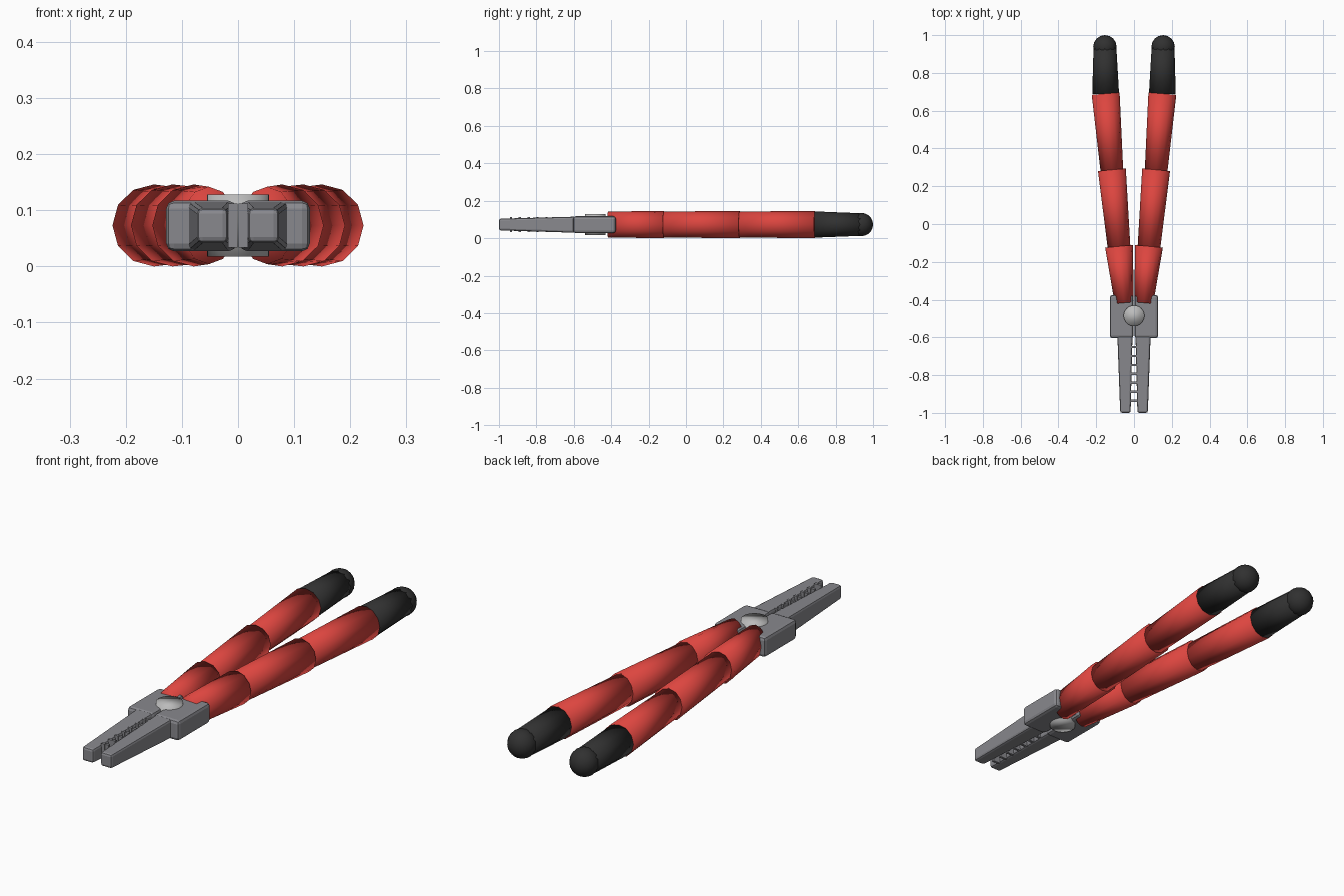
import bpy, bmesh, math
from mathutils import Vector

if "Cube" in bpy.data.objects:
    bpy.data.objects.remove(bpy.data.objects["Cube"])

ZC = 0.077


def material(name, rgb):
    m = bpy.data.materials.new(name)
    m.diffuse_color = (*rgb, 1)
    m.use_nodes = True
    m.node_tree.nodes["Principled BSDF"].inputs["Base Color"].default_value = m.diffuse_color
    return m


STEEL = material("steel", (0.25, 0.25, 0.27))
RIVET = material("bright_steel", (0.5, 0.5, 0.5))
RED = material("red_grip", (0.72, 0.06, 0.05))
BLACK = material("black_rubber", (0.03, 0.03, 0.03))


def finish(bm, name, mat, smooth=False, bevel=0):
    bmesh.ops.recalc_face_normals(bm, faces=bm.faces)
    for f in bm.faces:
        f.smooth = smooth
    me = bpy.data.meshes.new(name)
    bm.to_mesh(me)
    bm.free()
    me.materials.append(mat)
    ob = bpy.data.objects.new(name, me)
    bpy.context.collection.objects.link(ob)
    if bevel:
        b = ob.modifiers.new("bevel", "BEVEL")
        b.width, b.segments = bevel, 2
    return ob


def loft(bm, rings):
    """Join equal-length rings of points and cap both ends."""
    vs = [[bm.verts.new(p) for p in r] for r in rings]
    n = len(vs[0])
    for a, b in zip(vs, vs[1:]):
        for i in range(n):
            j = (i + 1) % n
            bm.faces.new((a[i], a[j], b[j], b[i]))
    bm.faces.new(vs[0])
    bm.faces.new(vs[-1])


def rect(s, x0, x1, y, z0, z1):
    return [(s * x0, y, z0), (s * x1, y, z0), (s * x1, y, z1), (s * x0, y, z1)]


def tube(name, s, start, end, r0, r1, mat):
    """Tapered 12-sided oval tube; start/end = (x, y), r = (width, height) radii."""
    a, b = Vector((s * start[0], start[1], ZC)), Vector((s * end[0], end[1], ZC))
    d = (b - a).normalized()
    side = Vector((d.y, -d.x, 0))
    rings = []
    for c, r in ((a, r0), (b, r1)):
        rings.append([c + side * r[0] * math.cos(t) + Vector((0, 0, r[1] * math.sin(t)))
                      for t in (k * math.tau / 12 for k in range(12))])
    bm = bmesh.new()
    loft(bm, rings)
    return finish(bm, name, mat, smooth=True)


for s, side in ((1, "right"), (-1, "left")):
    # tapered jaw
    bm = bmesh.new()
    loft(bm, [rect(s, 0.008, 0.088, -0.59, 0.033, 0.119),
              rect(s, 0.018, 0.073, -1.0, 0.046, 0.108)])
    finish(bm, side + "_jaw", STEEL, bevel=0.01)

    # joint block behind the jaw
    bm = bmesh.new()
    loft(bm, [rect(s, 0.003, 0.128, -0.604, 0.031, 0.121),
              rect(s, 0.003, 0.128, -0.375, 0.031, 0.121)])
    finish(bm, side + "_joint_block", STEEL, bevel=0.014)

    # gripping teeth on the inner jaw face
    bm = bmesh.new()
    for k in range(7):
        y = -0.645 - 0.0475 * k
        loft(bm, [rect(s, 0.001, 0.018, y, 0.038, 0.116),
                  rect(s, 0.001, 0.018, y - 0.012, 0.038, 0.116)])
    finish(bm, side + "_teeth", STEEL)

    # three overlapping red grip sections
    path = [((0.052, -0.417), (0.079, -0.118)),
            ((0.079, -0.125), (0.117, 0.287)),
            ((0.117, 0.282), (0.150, 0.69))]
    for i, (p, q) in enumerate(path):
        tube(f"{side}_grip_section_{i + 1}", s, p, q,
             (0.05 if i == 0 else 0.06, 0.069), (0.074, 0.073), RED)

    # black end sleeve and rounded tip
    tube(side + "_end_sleeve", s, (0.150, 0.688), (0.154, 0.945),
         (0.071, 0.070), (0.060, 0.060), BLACK)
    bm = bmesh.new()
    bmesh.ops.create_uvsphere(bm, u_segments=16, v_segments=10, radius=0.062)
    bmesh.ops.translate(bm, verts=bm.verts, vec=(s * 0.154, 0.938, ZC))
    finish(bm, side + "_rounded_tip", BLACK, smooth=True)

# pivot rivet through the joint
bm = bmesh.new()
bmesh.ops.create_cone(bm, cap_ends=True, segments=32, radius1=0.055, radius2=0.055, depth=0.11)
bmesh.ops.translate(bm, verts=bm.verts, vec=(0, -0.485, ZC))
finish(bm, "pivot_rivet", RIVET, smooth=True)

# rest the pliers on the ground
low = min(v.co.z for o in bpy.data.objects for v in o.data.vertices)
for o in bpy.data.objects:
    o.location.z -= low
